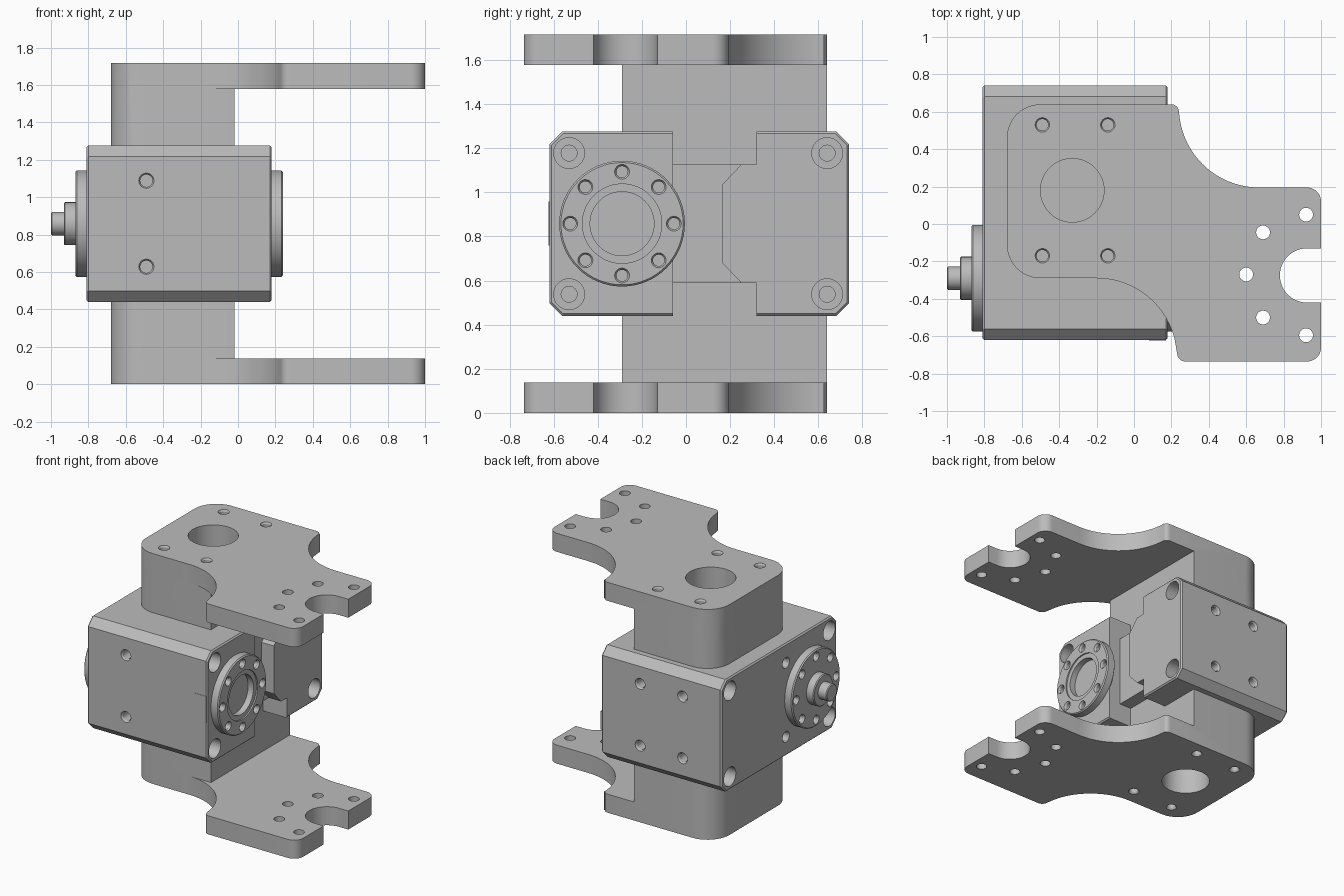
import bpy, bmesh
from math import sin, cos, radians, pi
from mathutils import Vector, Matrix

if "Cube" in bpy.data.objects:
    bpy.data.objects.remove(bpy.data.objects["Cube"])

metal = bpy.data.materials.new("machined_grey")
metal.use_nodes = True
grey = (0.5, 0.5, 0.5, 1)
metal.diffuse_color = grey
metal.node_tree.nodes["Principled BSDF"].inputs["Base Color"].default_value = grey

HEIGHT = 1.716
MID = HEIGHT / 2
AXIS_Y = -0.29
X, Y, Z = Vector((1, 0, 0)), Vector((0, 1, 0)), Vector((0, 0, 1))


def arc(cx, cy, r, a0, a1, n=12):
    steps = [radians(a0 + (a1 - a0) * i / n) for i in range(n + 1)]
    return [(cx + r * cos(a), cy + r * sin(a)) for a in steps]


def prism(bm, points, lo, hi, axis="z"):
    """Extrude an outline: (x, y) along z, or (y, z) along x."""
    place = (lambda p, h: (p[0], p[1], h)) if axis == "z" else (lambda p, h: (h, p[0], p[1]))
    face = bm.faces.new([bm.verts.new(place(p, lo)) for p in points])
    out = bmesh.ops.extrude_face_region(bm, geom=[face])["geom"]
    move = (Z if axis == "z" else X) * (hi - lo)
    bmesh.ops.translate(bm, vec=move, verts=[v for v in out if isinstance(v, bmesh.types.BMVert)])
    bmesh.ops.recalc_face_normals(bm, faces=bm.faces[:])


def rod(bm, start, direction, length, r, r_end=None, seg=32):
    """Closed cylinder or cone from a start point along a direction."""
    d = Vector(direction)
    m = Matrix.Translation(Vector(start) + d * length / 2) @ Z.rotation_difference(d).to_matrix().to_4x4()
    bmesh.ops.create_cone(bm, cap_ends=True, segments=seg, radius1=r,
                          radius2=r if r_end is None else r_end, depth=length, matrix=m)


def screw_hole(bm, p, d, r=0.033, depth=0.1):
    """Cutter for a countersunk hole drilled along d from p."""
    d = Vector(d)
    start = Vector(p) - d * 0.01
    rod(bm, start, d, depth + 0.01, r, seg=24)
    rod(bm, start, d, 0.024, r + 0.014, r - 0.001, seg=24)


def make(name, bm):
    mesh = bpy.data.meshes.new(name)
    bm.to_mesh(mesh)
    bm.free()
    ob = bpy.data.objects.new(name, mesh)
    bpy.context.scene.collection.objects.link(ob)
    mesh.materials.append(metal)
    return ob


def apply_mods(ob):
    graph = bpy.context.evaluated_depsgraph_get()
    mesh = bpy.data.meshes.new_from_object(ob.evaluated_get(graph))
    ob.modifiers.clear()
    ob.data = mesh


def boolean(ob, bm, operation="DIFFERENCE"):
    tool = make("helper", bm)
    tool.hide_render = True
    mod = ob.modifiers.new("boolean", "BOOLEAN")
    mod.operation, mod.solver, mod.object = operation, "EXACT", tool
    mod.use_self = True
    apply_mods(ob)
    bpy.data.objects.remove(tool)


def smooth(ob):
    bpy.ops.object.select_all(action="DESELECT")
    ob.select_set(True)
    bpy.context.view_layer.objects.active = ob
    bpy.ops.object.shade_smooth_by_angle(angle=radians(25))


def bevel(ob, width, limit):
    mod = ob.modifiers.new("bevel", "BEVEL")
    mod.width, mod.segments, mod.limit_method = width, 1, "ANGLE"
    mod.angle_limit = radians(limit)
    apply_mods(ob)


# Gearbox housing: chamfered block
y0, y1, z0, z1, c = -0.62, 0.74, 0.44, 1.276, 0.058
bm = bmesh.new()
prism(bm, [(y0 + c, z0), (y1 - c, z0), (y1, z0 + c), (y1, z1 - c),
           (y1 - c, z1), (y0 + c, z1), (y0, z1 - c), (y0, z0 + c)], -0.81, 0.18, "x")
housing = make("gearbox_housing", bm)
bevel(housing, 0.01, 60)

# Slot on the right side: deep notches above and below a shallower centre
bm = bmesh.new()
for lo, hi in ((0.3, 0.59), (1.126, 1.4)):
    prism(bm, [(-0.06, lo), (0.32, lo), (0.32, hi), (-0.06, hi)], -0.02, 0.3, "x")
boolean(housing, bm)
bm = bmesh.new()
prism(bm, [(-0.06, 0.58), (0.26, 0.58), (0.165, 0.68), (0.165, 1.036),
           (0.26, 1.136), (-0.06, 1.136)], 0.08, 0.3, "x")
boolean(housing, bm)

# Housing screw holes: corners of both ends, front and back faces
bm = bmesh.new()
for side, face in ((1, 0.18), (-1, -0.81)):
    for y in (-0.53, 0.64):
        for dz in (-0.32, 0.32):
            rod(bm, (face + side * 0.02, y, MID + dz), -X * side, 0.12, 0.07)
            rod(bm, (face, y, MID + dz), -X * side, 0.2, 0.036, seg=24)
for dz in (-0.23, 0.23):
    screw_hole(bm, (-0.49, y0, MID + dz), Y)
    for x in (-0.49, -0.14):
        screw_hole(bm, (x, y1, MID + dz), -Y)
    screw_hole(bm, (-0.81, -0.02, MID + dz * 1.2), X)
boolean(housing, bm)
smooth(housing)

# Thin key plate on the front face
bm = bmesh.new()
bmesh.ops.create_cube(bm, size=1, matrix=Matrix.Translation((0.126, -0.62, MID))
                      @ Matrix.Diagonal((0.092, 0.005, 0.2, 1)))
make("front_key_plate", bm)

# Round flanges with a ring of bolt holes
for name, face, side in (("output_flange", 0.17, 1), ("input_flange", -0.80, -1)):
    bm = bmesh.new()
    rod(bm, (face, AXIS_Y, MID), X * side, 0.07, 0.285, seg=64)
    flange = make(name, bm)
    bevel(flange, 0.008, 60)
    outer = face + side * 0.07
    bm = bmesh.new()
    for i in range(8):
        a = i * pi / 4
        screw_hole(bm, (outer, AXIS_Y + 0.235 * cos(a), MID + 0.235 * sin(a)), -X * side, 0.026, 0.05)
    if side > 0:
        rod(bm, (outer + 0.01, AXIS_Y, MID), -X, 0.02, 0.18, seg=48)
        rod(bm, (outer, AXIS_Y, MID), -X, 0.055, 0.145, seg=48)
    boolean(flange, bm)
    smooth(flange)

# Stepped input shaft
for name, start, length, r in (("shaft_collar", -0.86, 0.07, 0.115), ("shaft_end", -0.92, 0.08, 0.063)):
    bm = bmesh.new()
    rod(bm, (start, AXIS_Y, MID), -X, length, r, seg=40)
    shaft = make(name, bm)
    bevel(shaft, 0.006, 60)
    smooth(shaft)

# Bracket: contoured plate with a rounded post towards the housing
left_end = arc(-0.5, 0.46, 0.18, 90, 180) + arc(-0.5, -0.11, 0.18, 180, 270)
outline = (left_end
           + arc(-0.2, -0.72, 0.43, 90, 14, 20)
           + arc(0.275, -0.69, 0.045, 200, 270, 6)
           + arc(0.925, -0.66, 0.075, 270, 360)
           + [(1, -0.42)] + arc(0.925, -0.275, 0.145, 270, 90, 24) + [(1, -0.13)]
           + arc(0.925, 0.12, 0.075, 0, 90)
           + arc(0.67, 0.625, 0.43, 270, 180, 20)
           + arc(0.2, 0.6, 0.04, 0, 90, 6))
top, under = HEIGHT, 1.578
for name, flip in (("upper_bracket", False), ("lower_bracket", True)):
    bm = bmesh.new()
    prism(bm, outline, under, top)
    bracket = make(name, bm)
    bm = bmesh.new()
    prism(bm, left_end + [(-0.02, -0.29), (-0.02, 0.64)], z1, under)
    boolean(bracket, bm, "UNION")
    bm = bmesh.new()
    rod(bm, (-0.33, 0.18, top + 0.05), -Z, 0.6, 0.17, seg=48)
    for x in (-0.49, -0.14):
        for y in (-0.17, 0.53):
            screw_hole(bm, (x, y, top), -Z, 0.031)
    for x, y in ((0.92, 0.05), (0.69, -0.045), (0.6, -0.27), (0.69, -0.5), (0.92, -0.595)):
        rod(bm, (x, y, top + 0.05), -Z, 0.3, 0.037, seg=24)
    boolean(bracket, bm)
    if flip:
        bm = bmesh.new()
        bm.from_mesh(bracket.data)
        for v in bm.verts:
            v.co.z = HEIGHT - v.co.z
        bmesh.ops.reverse_faces(bm, faces=bm.faces[:])
        bm.to_mesh(bracket.data)
        bm.free()
    smooth(bracket)
